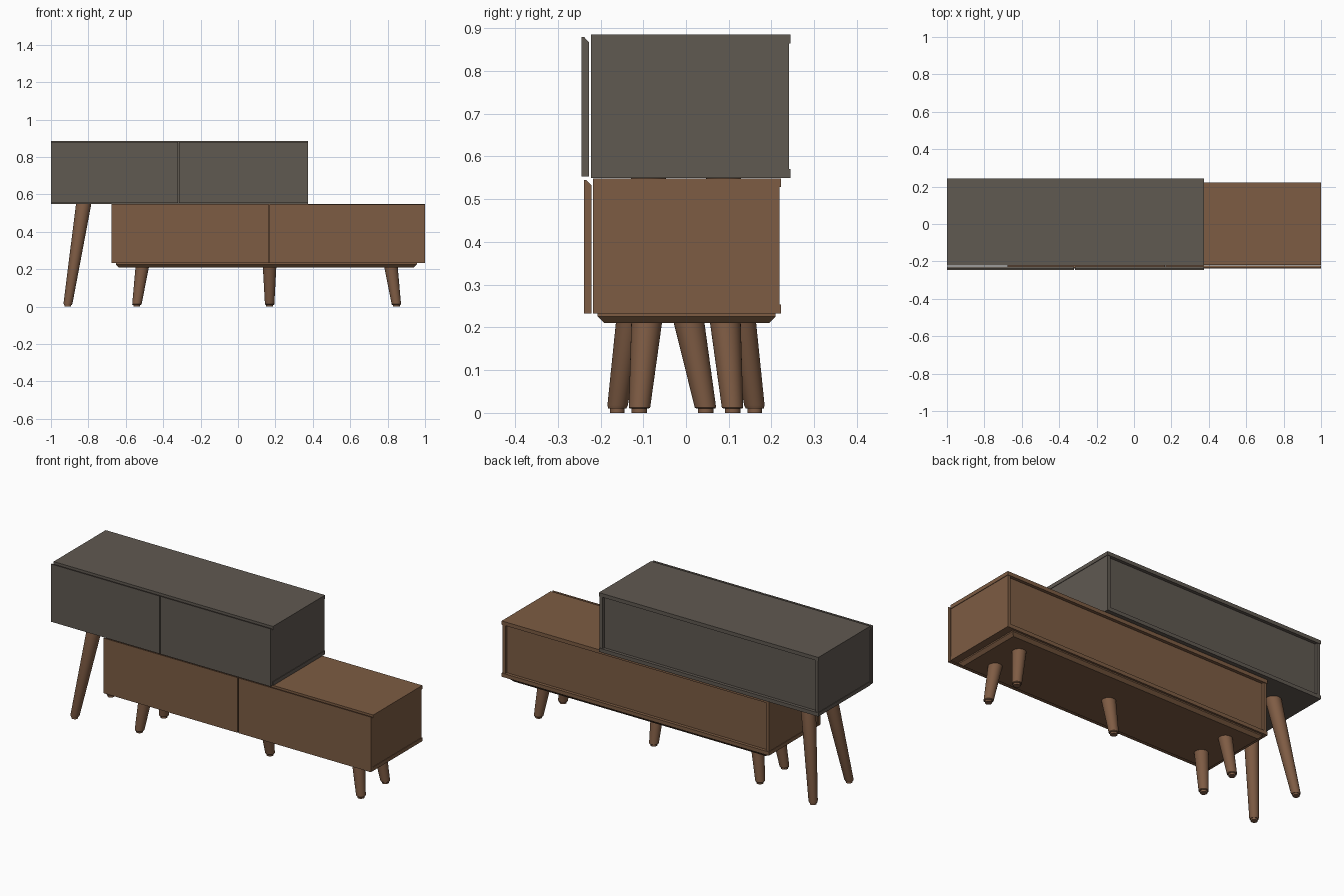
import bpy, bmesh, math
from mathutils import Vector

if "Cube" in bpy.data.objects:
    bpy.data.objects.remove(bpy.data.objects["Cube"])


def material(name, rgb):
    m = bpy.data.materials.new(name)
    m.diffuse_color = (*rgb, 1)
    m.use_nodes = True
    m.node_tree.nodes["Principled BSDF"].inputs["Base Color"].default_value = m.diffuse_color
    return m


GREY = material("warm grey lacquer", (0.117, 0.100, 0.083))
WOOD = material("brown wood", (0.205, 0.107, 0.056))
LEG = material("leg wood", (0.212, 0.107, 0.058))


def finish(name, bm, mat):
    bmesh.ops.recalc_face_normals(bm, faces=bm.faces[:])
    me = bpy.data.meshes.new(name)
    bm.to_mesh(me)
    bm.free()
    me.materials.append(mat)
    ob = bpy.data.objects.new(name, me)
    bpy.context.collection.objects.link(ob)
    return ob


def box(name, x, y, z, mat):
    """Box from (min, max) ranges."""
    bm = bmesh.new()
    bmesh.ops.create_cube(bm, size=1)
    for v in bm.verts:
        v.co = [r[0] if c < 0 else r[1] for c, r in zip(v.co, (x, y, z))]
    return finish(name, bm, mat)


def prism(name, profile, x, mat):
    """Extrude a (y, z) profile along x."""
    bm = bmesh.new()
    f = bm.faces.new([bm.verts.new((x[0], y, z)) for y, z in profile])
    new = bmesh.ops.extrude_face_region(bm, geom=[f])["geom"]
    bmesh.ops.translate(bm, vec=(x[1] - x[0], 0, 0),
                        verts=[v for v in new if isinstance(v, bmesh.types.BMVert)])
    return finish(name, bm, mat)


def cabinet(tag, x, y, z, split, door_y, door_z, mat):
    t, e = 0.021, 0.003
    x0, x1 = x
    y0, y1 = y
    z0, z1 = z
    # top and bottom boards, slightly proud of the sides
    box(tag + "_top", x, y, (z1 - t, z1), mat)
    box(tag + "_bottom", x, y, (z0, z0 + t), mat)
    inner = (z0 + t, z1 - t)
    side_y = (y0, y1 - e)
    box(tag + "_left_side", (x0 + e, x0 + t), side_y, inner, mat)
    box(tag + "_right_side", (x1 - t, x1 - e), side_y, inner, mat)
    box(tag + "_divider", (split - 0.01, split + 0.01), (y0, y1 - 0.03), inner, mat)
    # recessed back
    back = box(tag + "_back", (x0 + t, x1 - t), (y1 - 0.03, y1 - 0.018), inner, mat)
    # drawer fronts with a bevelled finger pull behind the top edge
    d0, d1 = door_y
    b, h = door_z
    profile = [(d0, b), (d1, b), (d1, h - 0.013), (d0 + 0.006, h), (d0, h)]
    g = 0.0025
    prism(tag + "_left_front", profile, (x0, split - g), mat)
    prism(tag + "_right_front", profile, (split + g, x1), mat)
    return back


upper_back = cabinet("upper", (-1, 0.375), (-0.222, 0.244), (0.55, 0.885), -0.317,
                     (-0.245, -0.2265), (0.553, 0.88), GREY)
cabinet("lower", (-0.675, 1), (-0.218, 0.222), (0.233, 0.549), 0.167,
        (-0.239, -0.221), (0.233, 0.545), WOOD)

# cable holes in the upper back
for i, hx in enumerate((-0.665, 0.035)):
    bm = bmesh.new()
    bmesh.ops.create_cone(bm, cap_ends=True, segments=32,
                          radius1=0.048, radius2=0.048, depth=0.1)
    for v in bm.verts:
        v.co = (v.co.x + hx, v.co.z + 0.22, v.co.y + 0.7175)
    cutter = finish("cable_hole_cutter", bm, GREY)
    cutter.hide_render = True
    cutter.hide_set(True)
    mod = upper_back.modifiers.new("cable_hole", "BOOLEAN")
    mod.operation = "DIFFERENCE"
    mod.object = cutter
    mod.solver = "EXACT"

# bevelled plinth under the lower cabinet
bm = bmesh.new()
rings = []
for z, s in ((0.233, 0), (0.226, 0), (0.21, 0.016)):
    xa, xb, ya, yb = -0.653 + s, 0.957 - s, -0.207 + s, 0.21 - s
    rings.append([bm.verts.new((px, py, z)) for px, py in
                  ((xa, ya), (xb, ya), (xb, yb), (xa, yb))])
bm.faces.new(rings[0])
bm.faces.new(rings[-1])
for a, b in zip(rings, rings[1:]):
    for i in range(4):
        j = (i + 1) % 4
        bm.faces.new((a[i], a[j], b[j], b[i]))
finish("plinth", bm, WOOD)


def leg(name, foot, top, height, r0, r1, n=32):
    """Splayed tapered leg with level ends and a small foot glide."""
    bm = bmesh.new()
    a, b = Vector((*foot, 0.01)), Vector((*top, height))
    f = Vector((*foot, 0))
    levels = [(f, r0 - 0.007), (a, r0 - 0.007), (a, r0 - 0.003),
              (a.lerp(b, 0.015), r0), (b, r1)]
    rings = [[bm.verts.new(c + Vector((r * math.cos(k * math.tau / n),
                                       r * math.sin(k * math.tau / n), 0)))
              for k in range(n)] for c, r in levels]
    bm.faces.new(rings[0])
    bm.faces.new(rings[-1])
    for p, q in zip(rings, rings[1:]):
        for i in range(n):
            j = (i + 1) % n
            bm.faces.new((p[i], p[j], q[j], q[i]))
    ob = finish(name, bm, LEG)
    bpy.ops.object.select_all(action="DESELECT")
    ob.select_set(True)
    bpy.context.view_layer.objects.active = ob
    bpy.ops.object.shade_smooth_by_angle(angle=math.radians(30))


# front and back leg pairs, plus one central support
for s, side in ((-1, "front"), (1, "back")):
    leg(f"upper_{side}_leg", (-0.91, s * 0.161), (-0.825, s * 0.088), 0.551, 0.024, 0.041)
    leg(f"lower_left_{side}_leg", (-0.541, s * 0.109), (-0.512, s * 0.092), 0.212, 0.025, 0.036)
    leg(f"lower_right_{side}_leg", (0.847, s * 0.109), (0.818, s * 0.092), 0.212, 0.025, 0.036)
leg("centre_leg", (0.169, 0.046), (0.169, 0.007), 0.212, 0.025, 0.036)
